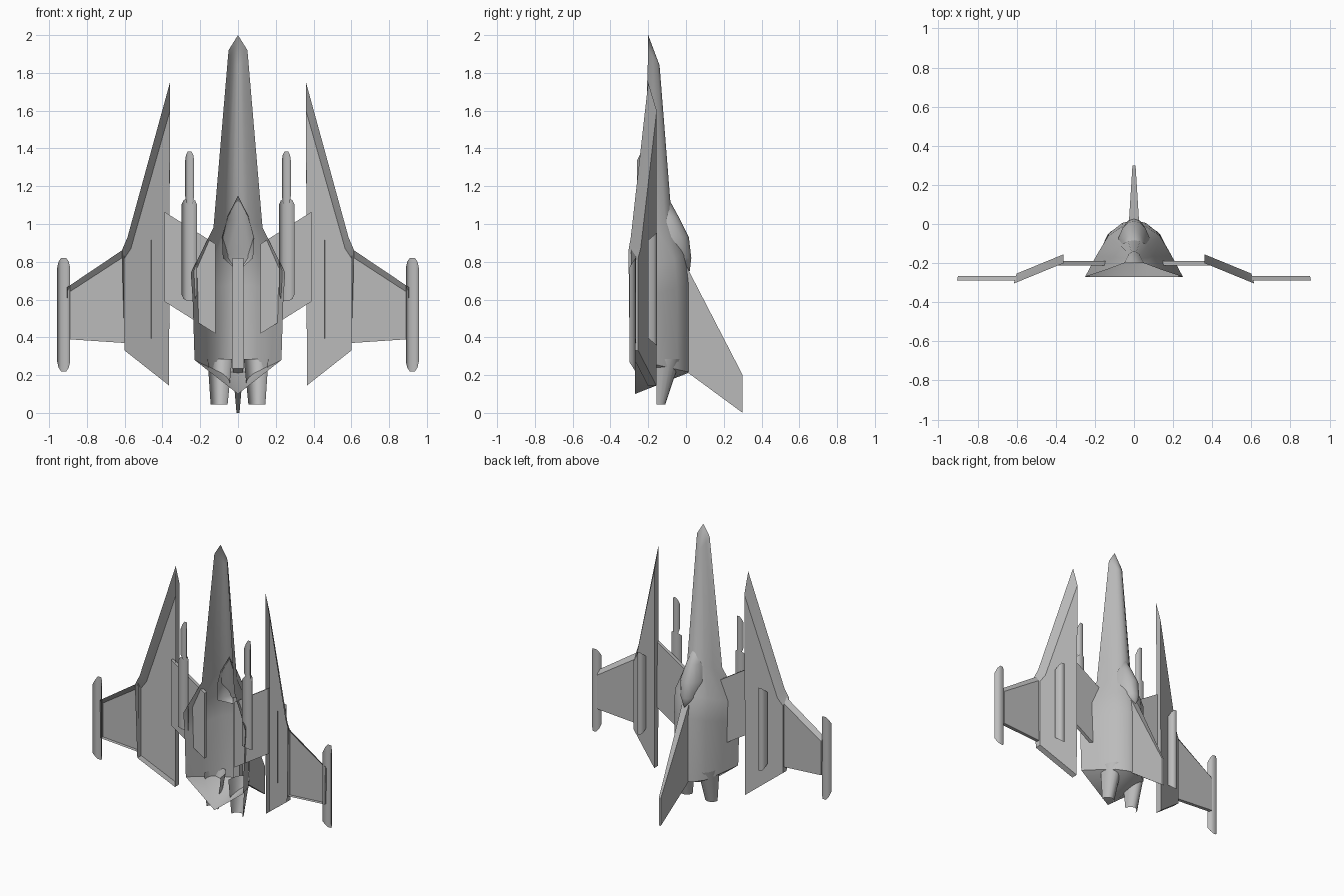
import bpy, bmesh, math

cube = bpy.data.objects.get("Cube")
if cube:
    bpy.data.objects.remove(cube, do_unlink=True)

grey = bpy.data.materials.new("hull_grey")
grey.use_nodes = True
colour = (0.5, 0.5, 0.5, 1)
grey.diffuse_color = colour
grey.node_tree.nodes["Principled BSDF"].inputs["Base Color"].default_value = colour


def build(name, verts, faces, mirror=False, angle=35):
    mesh = bpy.data.meshes.new(name)
    mesh.from_pydata(verts, [], faces)
    bm = bmesh.new()
    bm.from_mesh(mesh)
    bmesh.ops.remove_doubles(bm, verts=bm.verts, dist=0.0005)
    bmesh.ops.recalc_face_normals(bm, faces=bm.faces)
    bm.to_mesh(mesh)
    bm.free()
    mesh.materials.append(grey)
    obj = bpy.data.objects.new(name, mesh)
    bpy.context.collection.objects.link(obj)
    if mirror:
        obj.modifiers.new("mirror", 'MIRROR').use_clip = False
    bpy.ops.object.select_all(action='DESELECT')
    obj.select_set(True)
    bpy.context.view_layer.objects.active = obj
    bpy.ops.object.shade_smooth_by_angle(angle=math.radians(angle))
    return obj


def grid_faces(rows, cols):
    return [(r * cols + c, r * cols + c + 1, (r + 1) * cols + c + 1, (r + 1) * cols + c)
            for r in range(rows - 1) for c in range(cols - 1)]


def shell(name, rim, top, closed=False, mirror=True):
    """Panel with side walls; open on the rim side unless closed."""
    n = len(rim)
    faces = [(i, (i + 1) % n, n + (i + 1) % n, n + i) for i in range(n)]
    faces.append(tuple(range(n, 2 * n)))
    if closed:
        faces.append(tuple(range(n)))
    return build(name, rim + top, faces, mirror, 25)


def channel(name, cx, hw, top_y, rim_y, z0, z1, chamfer):
    """Open half tube running along z, with slanted ends."""
    verts = []
    for end, sign in ((z0, 1), (z1, -1)):
        for k, h in ((-1, 0), (-0.8, 0.6), (-0.4, 1), (0.4, 1), (0.8, 0.6), (1, 0)):
            verts.append((cx + k * hw, rim_y + (top_y - rim_y) * h,
                          end + sign * chamfer * (1 - h)))
    build(name, verts, grid_faces(2, 6), True, 60)


# Fuselage: open-bellied shell; rings are half width, rim y, spine y, rim z, spine z
half = [(1, 0), (0.77, 0.4), (0.53, 0.77), (0.25, 0.95), (0, 1)]
section = half + [(-a, b) for a, b in reversed(half[:-1])]
rings = [(0, -0.2, -0.2, 2, 2), (0.05, -0.2, -0.14, 1.92, 1.84),
         (0.13, -0.23, -0.075, 0.98, 1.02), (0.25, -0.27, 0.0, 0.74, 0.84),
         (0.24, -0.27, 0.02, 0.6, 0.68), (0.23, -0.27, 0.02, 0.28, 0.215)]
verts = [(a * w, ry + (sy - ry) * b, rz + (sz - rz) * b)
         for w, ry, sy, rz, sz in rings for a, b in section]
cols = len(section)
faces = grid_faces(len(rings), cols)
# Tail floor closing the rear end
tail = len(verts)
verts.append((0, -0.27, 0.1))
start = tail - cols
faces += [(start + i, start + i + 1, tail) for i in range(cols - 1)]
build("fuselage", verts, faces)

# Canopy: half rings of z, half width, spine y
verts = []
outline = [(1.15, 0.0, -0.1), (1.04, 0.055, -0.04), (0.93, 0.085, 0.015),
           (0.82, 0.08, 0.028), (0.75, 0.0, 0.02)]
for z, w, y in outline:
    base = -0.12 if w else y
    for i in range(9):
        t = math.pi * i / 8
        verts.append((w * math.cos(t), base + (y - base) * math.sin(t), z))
build("canopy", verts, grid_faces(len(outline), 9), angle=50)

# Tail fin, thick at the root
fin = []
for side in (-1, 1):
    for y, z, w in ((-0.02, 0.82, 0.028), (0.3, 0.2, 0.008),
                    (0.3, 0.0, 0.008), (-0.02, 0.235, 0.028)):
        fin.append((side * w, y, z))
shell("tail_fin", fin[:4], fin[4:], closed=True, mirror=False)

# Wing root plates passing into the fuselage
plate = [(0.12, 0.895), (0.39, 1.065), (0.39, 0.59), (0.12, 0.42)]
shell("wing_root_plate", [(x, -0.212, z) for x, z in plate],
      [(x, -0.188, z) for x, z in plate], closed=True)


# Main wings: hollow, sloping panels
def wing_y(x):
    return -0.155 - 0.41 * (x - 0.36)


rim = [(0.36, 1.75), (0.585, 0.93), (0.615, 0.86), (0.6, 0.33), (0.365, 0.145)]
top = [(0.36, 1.6), (0.567, 0.87), (0.6, 0.82), (0.6, 0.33), (0.365, 0.145)]
shell("main_wing", [(x, wing_y(x) - 0.045, z) for x, z in rim],
      [(x, wing_y(x), z) for x, z in top])

# Outer wings: level panels
rim = [(0.6, 0.87), (0.905, 0.665), (0.9, 0.39), (0.6, 0.37)]
top = [(0.6, 0.83), (0.9, 0.635), (0.9, 0.39), (0.6, 0.37)]
shell("outer_wing", [(x, -0.29, z) for x, z in rim],
      [(x, -0.265, z) for x, z in top])

# Wingtip pods, upper wing rails, cannons and their barrels
channel("wingtip_pod", 0.923, 0.034, -0.268, -0.3, 0.22, 0.82, 0.05)
channel("wing_rail", 0.487, 0.028, -0.153, -0.2, 0.355, 0.955, 0.04)
channel("cannon", 0.258, 0.04, -0.232, -0.265, 0.595, 1.135, 0.03)
channel("cannon_barrel", 0.256, 0.024, -0.236, -0.26, 1.1, 1.385, 0.05)

# Engine nozzles: tapering half cones
verts = []
for z, rx, ry, cx in ((0.285, 0.065, 0.125, 0.096), (0.045, 0.045, 0.045, 0.1)):
    for i in range(11):
        t = math.pi * i / 10
        verts.append((cx + rx * math.cos(t), -0.155 + ry * math.sin(t), z))
build("nozzle", verts, grid_faces(2, 11), True, 50)
